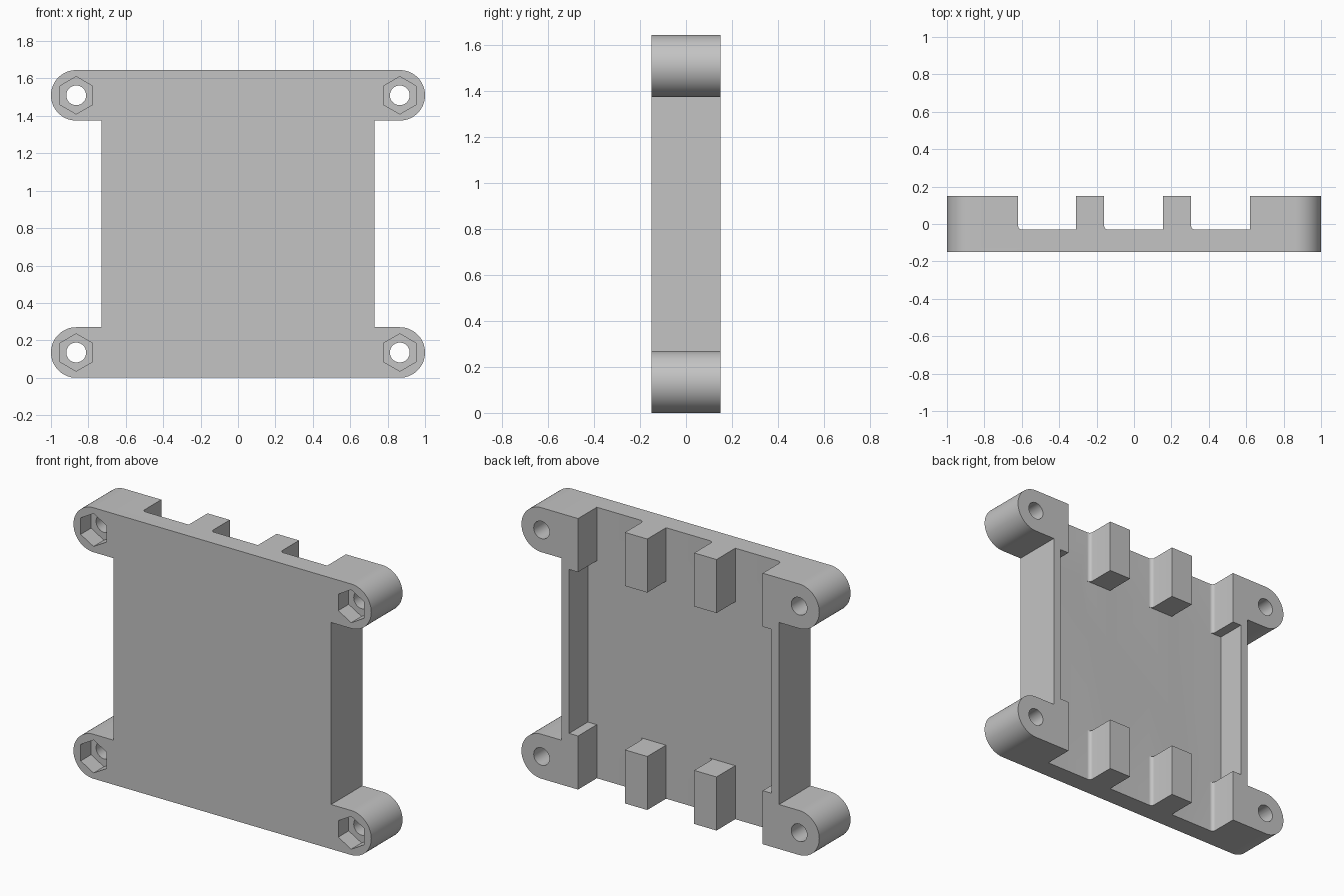
import bpy, bmesh, math

cube = bpy.data.objects.get("Cube")
if cube:
    bpy.data.objects.remove(cube, do_unlink=True)

HEIGHT, DEPTH = 1.645, 0.15
EAR_R, EAR_X = 0.135, 0.865
WALL_OUT, WALL_IN = 0.73, 0.68
FLOOR, BLOCK_H, FILLET = -0.03, 0.325, 0.022
OVER = 0.1

grey = bpy.data.materials.new("light_grey")
grey.use_nodes = True
colour = (0.55, 0.55, 0.55, 1)
grey.diffuse_color = colour
grey.node_tree.nodes["Principled BSDF"].inputs["Base Color"].default_value = colour


def arc(cx, cy, r, start, end, steps):
    """Points along an arc, angles in degrees."""
    angles = [math.radians(start + (end - start) * i / steps) for i in range(steps + 1)]
    return [(cx + r * math.cos(a), cy + r * math.sin(a)) for a in angles]


def prism(name, points, lo, hi, axis):
    """Extrude a closed profile: XZ points along y, or XY points along z."""
    bm = bmesh.new()
    place = (lambda p: (p[0], lo, p[1])) if axis == "y" else (lambda p: (p[0], p[1], lo))
    face = bm.faces.new([bm.verts.new(place(p)) for p in points])
    grown = bmesh.ops.extrude_face_region(bm, geom=[face])
    shift = (0, hi - lo, 0) if axis == "y" else (0, 0, hi - lo)
    bmesh.ops.translate(bm, vec=shift,
                        verts=[v for v in grown["geom"] if isinstance(v, bmesh.types.BMVert)])
    bmesh.ops.recalc_face_normals(bm, faces=bm.faces)
    mesh = bpy.data.meshes.new(name)
    bm.to_mesh(mesh)
    bm.free()
    mesh.materials.append(grey)
    obj = bpy.data.objects.new(name, mesh)
    bpy.context.collection.objects.link(obj)
    return obj


def cut(body, cutter):
    """Subtract the cutter from the body and discard it."""
    cutter.hide_render = True
    mod = body.modifiers.new("cut", "BOOLEAN")
    mod.operation, mod.solver, mod.object = "DIFFERENCE", "EXACT", cutter
    bpy.context.view_layer.objects.active = body
    bpy.ops.object.modifier_apply(modifier=mod.name)
    bpy.data.objects.remove(cutter, do_unlink=True)


# Tray outline with four rounded mounting ears
low, high = EAR_R, HEIGHT - EAR_R
right = (arc(EAR_X, low, EAR_R, -90, 90, 32)
         + [(WALL_OUT, 2 * EAR_R), (WALL_OUT, HEIGHT - 2 * EAR_R)]
         + arc(EAR_X, high, EAR_R, -90, 90, 32))
left = [(-x, z) for x, z in reversed(right)]
tray = prism("mounting_tray", right + left, -DEPTH, DEPTH, "y")

# Slots between the blocks, each with one filleted floor edge
for x0, x1 in ((-0.62, -0.31), (-0.16, 0.155), (0.305, 0.62)):
    profile = arc(x0 + FILLET, FLOOR + FILLET, FILLET, 180, 270, 8)
    profile += [(x1, FLOOR), (x1, DEPTH + OVER), (x0, DEPTH + OVER)]
    cut(tray, prism("slot_cutter", profile, -OVER, HEIGHT + OVER, "z"))

# Central pocket, leaving thin side walls and the end blocks
z0, z1 = BLOCK_H, HEIGHT - BLOCK_H
pocket = [(-WALL_IN, z0), (WALL_IN, z0), (WALL_IN, z1), (-WALL_IN, z1)]
cut(tray, prism("pocket_cutter", pocket, FLOOR, DEPTH + OVER, "y"))

# Screw holes with hexagonal nut recesses at the front
for x in (-EAR_X, EAR_X):
    for z in (low, high):
        hole = arc(x, z, 0.053, 0, 360, 32)[:-1]
        cut(tray, prism("hole_cutter", hole, -DEPTH - OVER, DEPTH + OVER, "y"))
        nut = arc(x, z, 0.1, 30, 390, 6)[:-1]
        cut(tray, prism("nut_cutter", nut, -DEPTH - OVER, -DEPTH + 0.1, "y"))

# Smooth curved faces, sharp edges elsewhere
bpy.ops.object.select_all(action="DESELECT")
tray.select_set(True)
bpy.context.view_layer.objects.active = tray
bpy.ops.object.shade_smooth_by_angle(angle=math.radians(25))
